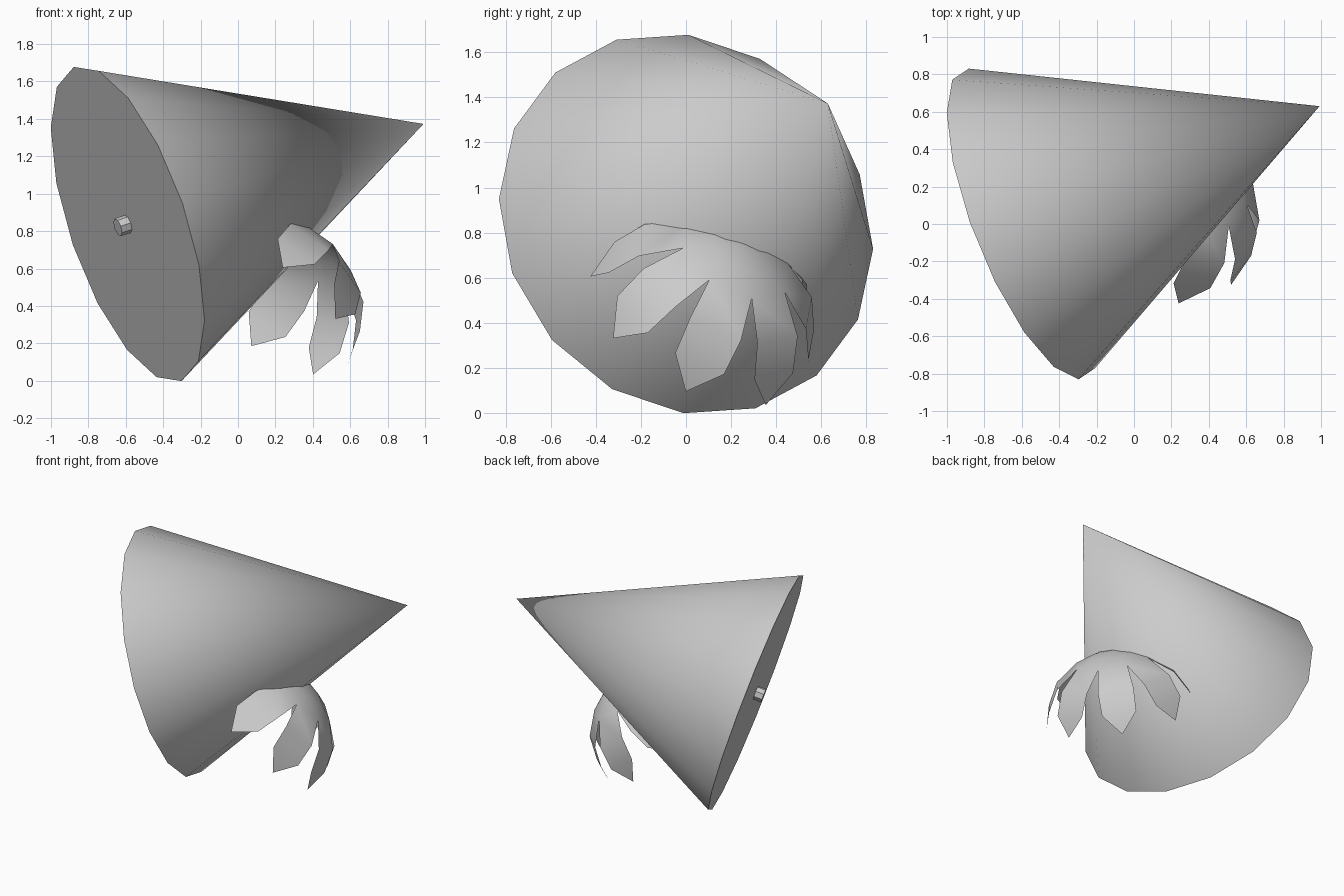
import bpy, bmesh, math
from mathutils import Vector

if "Cube" in bpy.data.objects:
    bpy.data.objects.remove(bpy.data.objects["Cube"])

grey = bpy.data.materials.new("plain_grey")
grey.diffuse_color = (0.6, 0.6, 0.6, 1)
grey.use_nodes = True
grey.node_tree.nodes["Principled BSDF"].inputs["Base Color"].default_value = grey.diffuse_color


def frame(axis, towards):
    """Right-handed axes: u lies near 'towards', w is the axis."""
    w = Vector(axis).normalized()
    u = Vector(towards)
    u = (u - w * u.dot(w)).normalized()
    return u, w.cross(u), w


def finish(bm, name, angle):
    bmesh.ops.remove_doubles(bm, verts=bm.verts[:], dist=1e-4)
    bmesh.ops.recalc_face_normals(bm, faces=bm.faces[:])
    me = bpy.data.meshes.new(name)
    bm.to_mesh(me)
    bm.free()
    me.materials.append(grey)
    ob = bpy.data.objects.new(name, me)
    bpy.context.collection.objects.link(ob)
    bpy.ops.object.select_all(action='DESELECT')
    ob.select_set(True)
    bpy.context.view_layer.objects.active = ob
    bpy.ops.object.shade_smooth_by_angle(angle=math.radians(angle))
    return ob


def ring(bm, centre, axes, r, n):
    u, v, _ = axes
    return [bm.verts.new(centre + r * (u * math.cos(2 * math.pi * i / n)
                                       + v * math.sin(2 * math.pi * i / n)))
            for i in range(n)]


base = Vector((-0.59, 0, 0.838))
apex = Vector((0.992, 0.63, 1.373))
axes = frame(apex - base, (0.29, -0.01, -0.84))

# Large leaning cone with a flat base
bm = bmesh.new()
rim = ring(bm, base, axes, 0.888, 16)
bm.faces.new(rim)
tip = bm.verts.new(apex)
for i in range(16):
    bm.faces.new((rim[i], rim[(i + 1) % 16], tip))
finish(bm, "cone_body", 35)

# Small stub on the base
bm = bmesh.new()
a = ring(bm, base - axes[2] * 0.06, axes, 0.05, 8)
b = ring(bm, base + axes[2] * 0.04, axes, 0.05, 8)
bm.faces.new(a)
bm.faces.new(b)
for i in range(8):
    bm.faces.new((a[i], a[(i + 1) % 8], b[(i + 1) % 8], b[i]))
finish(bm, "base_stub", 30)

# Drooping eight-petal flower, half sunk into the cone
centre = Vector((0.155, 0.055, 0.395))
axis = (0.555, 0.413, 0.722)
fu, fv, fw = frame(axis, (0.425, -0.055, -0.295))
t = math.tan(math.pi / 8)
# radius, height, half width for each row along a petal
rows = [(0.13, 0.46, 0.13 * t), (0.25, 0.41, 0.25 * t),
        (0.41, 0.29, 0.125), (0.49, 0.14, 0.12)]
bm = bmesh.new()
for k in range(8):
    ang = k * math.pi / 4
    out = fu * math.cos(ang) + fv * math.sin(ang)
    side = fw.cross(out)
    place = lambda r, h, s: bm.verts.new(centre + out * r + fw * h + side * s)
    top = place(0, 0.48, 0)
    prev = None
    for r, h, s in rows:
        cur = [place(r, h, -s), place(r, h, s)]
        if prev:
            bm.faces.new((prev[0], cur[0], cur[1], prev[1]))
        else:
            bm.faces.new((top, cur[0], cur[1]))
        prev = cur
    bm.faces.new((prev[0], place(0.53, 0, 0), prev[1]))
finish(bm, "drooping_flower", 40)
